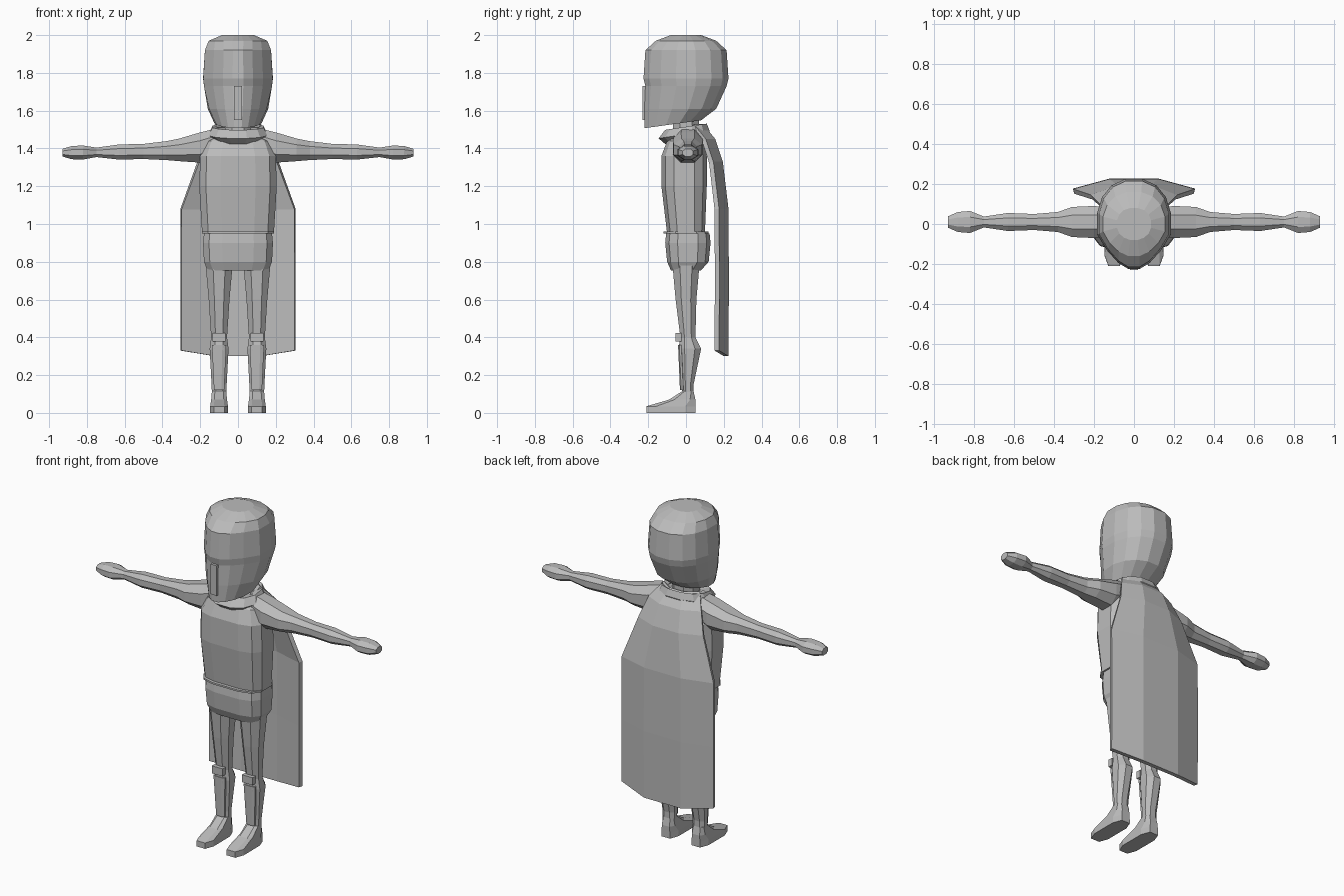
import bpy, bmesh, math

cube = bpy.data.objects.get("Cube")
if cube:
    bpy.data.objects.remove(cube, do_unlink=True)

grey = bpy.data.materials.new("plain_grey")
grey.use_nodes = True
colour = (.5, .5, .5, 1)
grey.diffuse_color = colour
grey.node_tree.nodes["Principled BSDF"].inputs["Base Color"].default_value = colour


def finish(name, bm, mirror=False):
    bmesh.ops.recalc_face_normals(bm, faces=bm.faces)
    mesh = bpy.data.meshes.new(name)
    bm.to_mesh(mesh)
    bm.free()
    mesh.materials.append(grey)
    obj = bpy.data.objects.new(name, mesh)
    bpy.context.collection.objects.link(obj)
    if mirror:
        obj.modifiers.new("Mirror", 'MIRROR')
    return obj


def upright(across, deep, along):
    return across, deep, along


def beside(across, deep, along):
    """Stand a limb under the left hip."""
    return across + .1, deep, along


def sideways(across, deep, along):
    """Lay a limb along x, rising towards the shoulder."""
    return along, across + .01, deep + 1.37 + .007 / along


def loft(name, stations, sides=8, power=.9, place=upright, mirror=False):
    """Skin rounded sections given as (position, half width, half depth, shift)."""
    bm = bmesh.new()
    fit = math.cos(math.pi / sides) ** power
    loops = []
    for along, width, depth, *shift in stations:
        loop = []
        for i in range(sides):
            angle = math.tau * (i + .5) / sides
            cos, sin = (math.copysign(abs(f) ** power, f) / fit
                        for f in (math.cos(angle), math.sin(angle)))
            deep = depth * sin + sum(shift)
            loop.append(bm.verts.new(place(width * cos, deep, along)))
        loops.append(loop)
    for low, high in zip(loops, loops[1:]):
        for i in range(sides):
            j = (i + 1) % sides
            bm.faces.new((low[i], low[j], high[j], high[i]))
    bm.faces.new(loops[0])
    bm.faces.new(loops[-1])
    return finish(name, bm, mirror)


def box(name, centre, size, mirror=False):
    bm = bmesh.new()
    bmesh.ops.create_cube(bm, size=1)
    bmesh.ops.scale(bm, vec=size, verts=bm.verts)
    bmesh.ops.translate(bm, vec=centre, verts=bm.verts)
    return finish(name, bm, mirror)


# Helmeted head: narrower towards the face, with the jaw lower than the nape
def head_shape(across, deep, along):
    narrowing = 1 - 2 * max(0, -deep - .05)
    nape = .14 * (deep + .2) if along < 1.55 else 0
    return across * narrowing, deep, along + nape


loft("head", [(1.51, .125, .15, -.07), (1.61, .16, .19, -.03),
              (1.73, .18, .215), (1.77, .185, .225), (1.92, .175, .215),
              (1.97, .155, .16), (2, .085, .08)],
     sides=16, place=head_shape)
box("nose_guard", centre=(0, -.22, 1.64), size=(.04, .02, .18))
loft("neck", [(1.44, .07, .07), (1.58, .07, .07)])


# Collar dips at the throat
def collar_shape(across, deep, along):
    return across, deep, along + .15 * deep


loft("collar", [(1.44, .12, .11), (1.475, .155, .135, -.01),
                (1.515, .135, .11), (1.5, .08, .08)],
     sides=12, place=collar_shape)

# Tunic, waist cord and skirt
loft("tunic", [(.95, .19, .1), (1.2, .205, .12, -.01), (1.36, .2, .12, -.01),
               (1.44, .17, .1), (1.48, .09, .07)], sides=12, power=.6)
loft("waist_cord", [(.95, .19, .12), (.96, .19, .12)], sides=12, power=.6)
loft("skirt", [(.755, .16, .08), (.8, .18, .11, .01), (.9, .185, .12, .01),
               (.95, .18, .115, .01)], sides=12, power=.6)

# Arms with mitten hands
loft("arm", [(.1, .07, .07), (.2, .08, .08), (.31, .075, .06), (.38, .05, .05),
             (.5, .04, .04), (.63, .045, .04), (.75, .027, .025),
             (.82, .055, .037), (.88, .05, .035), (.93, .028, .02)],
     place=sideways, mirror=True)

# Legs, guards and feet
loft("leg", [(.1, .038, .03, .01), (.15, .04, .03, .01), (.34, .05, .06, .02),
             (.4, .042, .04, .01), (.6, .055, .055), (.79, .072, .072)],
     place=beside, mirror=True)
loft("shin_guard", [(.12, .027, .012, -.02), (.36, .038, .012, -.03)],
     place=beside, mirror=True)
box("knee_guard", centre=(.1, -.04, .4), size=(.07, .03, .045), mirror=True)
loft("foot", [(0, .048, .13, -.08), (.035, .047, .13, -.08),
              (.07, .042, .07, -.02), (.115, .038, .03, .01)],
     power=.6, place=beside, mirror=True)

# Cape: rows of (height, half width, depth), its sides bent forward
rows = [(1.53, .12, .09), (1.45, .175, .155), (1.33, .215, .195),
        (1.08, .305, .225), (.7, .305, .227), (.3, .305, .225)]
bm = bmesh.new()
grid = []
for height, width, depth in rows:
    line = []
    for across in (-1, -.4, 0, .4, 1):
        bend = max(0, abs(across) - .4)
        # The hem rises at its corners
        hem = bend / 20 if height == rows[-1][0] else 0
        line.append(bm.verts.new((across * width, depth - bend / 12, height + hem)))
    grid.append(line)
for upper, lower in zip(grid, grid[1:]):
    for i in range(len(upper) - 1):
        bm.faces.new((upper[i], upper[i + 1], lower[i + 1], lower[i]))
cape = finish("cape", bm)
# Thicken towards the body
solid = cape.modifiers.new("Solidify", 'SOLIDIFY')
solid.thickness = .025
solid.offset = -1 if cape.data.polygons[-1].normal.y > 0 else 1
